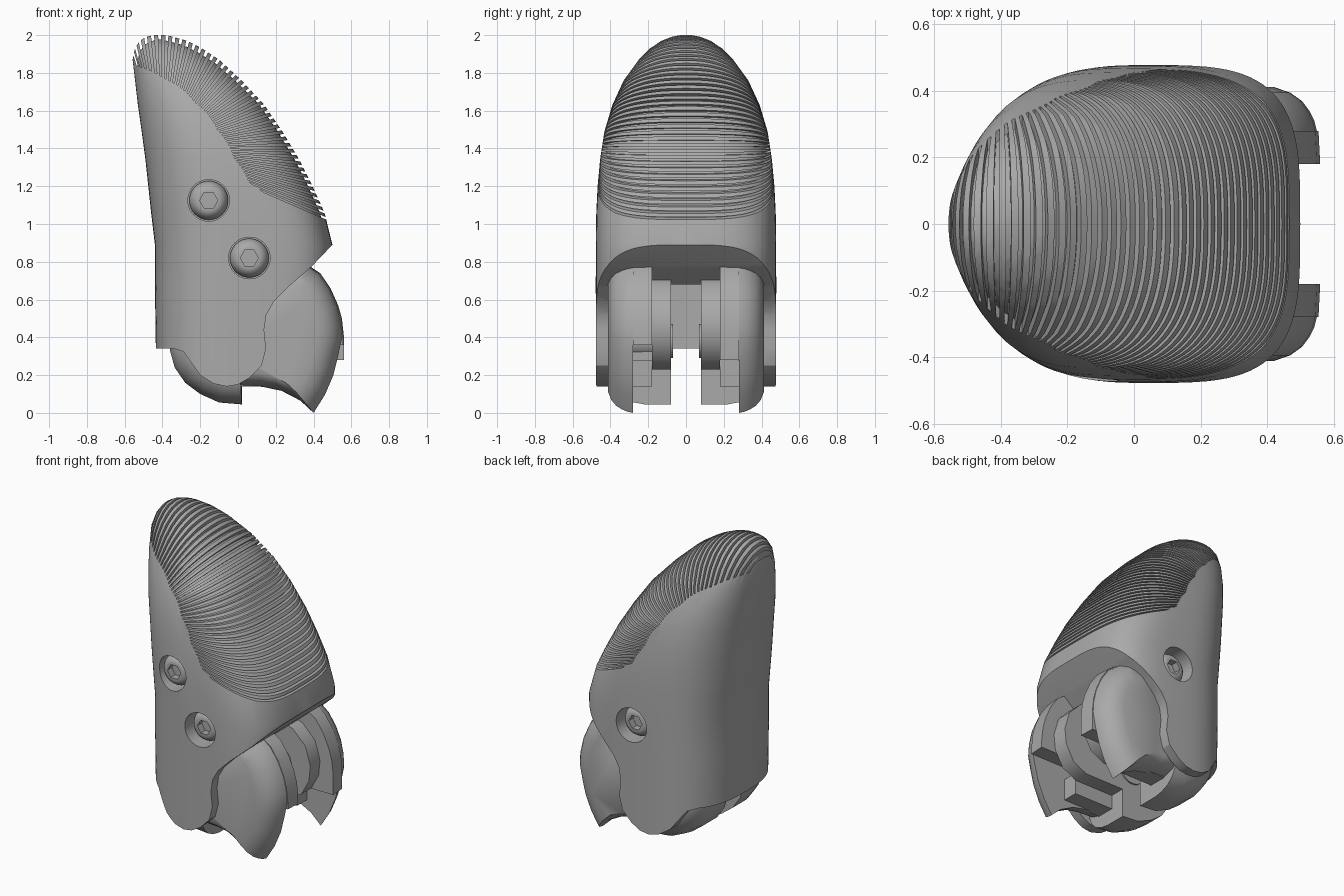
import bpy, bmesh, math

cube = bpy.data.objects.get("Cube")
if cube:
    bpy.data.objects.remove(cube)

grey = bpy.data.materials.new("plain_grey")
grey.use_nodes = True
grey.diffuse_color = (0.4, 0.4, 0.4, 1)
grey.node_tree.nodes["Principled BSDF"].inputs["Base Color"].default_value = (0.4, 0.4, 0.4, 1)


def finish(name, bm):
    bmesh.ops.recalc_face_normals(bm, faces=bm.faces)
    mesh = bpy.data.meshes.new(name)
    bm.to_mesh(mesh)
    bm.free()
    obj = bpy.data.objects.new(name, mesh)
    obj.data.materials.append(grey)
    bpy.context.collection.objects.link(obj)
    return obj


def bridge(bm, rings):
    """Closed skin through rings of equal point count."""
    rows = [[bm.verts.new(p) for p in ring] for ring in rings]
    n = len(rows[0])
    for a, b in zip(rows, rows[1:]):
        for i in range(n):
            j = (i + 1) % n
            bm.faces.new((a[i], a[j], b[j], b[i]))
    bm.faces.new(rows[0])
    bm.faces.new(rows[-1][::-1])


def slab(name, outline, layers, centre=(0, 0)):
    """Side outline stacked along y; layers are (y, scale about centre)."""
    bm = bmesh.new()
    cx, cz = centre
    bridge(bm, [[(cx + (x - cx) * s, y, cz + (z - cz) * s) for x, z in outline]
                for y, s in layers])
    return finish(name, bm)


def boolean(target, cutter, operation="DIFFERENCE"):
    mod = target.modifiers.new("cut", "BOOLEAN")
    mod.operation, mod.solver, mod.object = operation, "EXACT", cutter
    bpy.context.view_layer.objects.active = target
    bpy.ops.object.modifier_apply(modifier=mod.name)
    bpy.data.objects.remove(cutter)


def smooth(obj, angle=30):
    bpy.ops.object.select_all(action="DESELECT")
    obj.select_set(True)
    bpy.context.view_layer.objects.active = obj
    bpy.ops.object.shade_smooth_by_angle(angle=math.radians(angle))


# Horizontal sections of the fingertip: height, back x, front x, half width
SECTIONS = [
    (0.0, -0.43, 0.50, 0.475), (0.68, -0.44, 0.50, 0.478), (0.89, -0.44, 0.50, 0.478),
    (1.06, -0.46, 0.458, 0.475), (1.2, -0.475, 0.395, 0.468), (1.34, -0.49, 0.325, 0.455),
    (1.49, -0.51, 0.235, 0.432), (1.63, -0.53, 0.14, 0.39), (1.76, -0.545, 0.02, 0.33),
    (1.87, -0.558, -0.1, 0.25), (1.93, -0.545, -0.19, 0.19), (1.97, -0.52, -0.27, 0.13),
    (1.99, -0.49, -0.34, 0.08), (2.0, -0.45, -0.38, 0.03)]


def loft(name, inset=0.0, top=2.0):
    bm = bmesh.new()
    rings = []
    for z, back, front, width in SECTIONS:
        if z > top:
            break
        u = max(0, (z - 0.9) / 1.1)
        mid, half = (back + front) / 2, max((front - back) / 2 - inset, 0.01)
        width = max(width - inset, 0.01)
        z -= inset * max(0, (z - 1.6) / 0.4)
        ring = []
        for i in range(96):
            c, s = math.cos(math.tau * i / 96), math.sin(math.tau * i / 96)
            power = 2 / ((3.6 if c > 0 else 2.7) * (1 - u) + 2.1 * u)
            ring.append((mid + half * math.copysign(abs(c) ** power, c),
                         width * math.copysign(abs(s) ** power, s), z))
        rings.append(ring)
    bridge(bm, rings)
    return finish(name, bm)


body = loft("fingertip_body")

# Grip grooves fan out from one axis, evenly spaced along the pad outline
FAN = (-0.4, 1.4)
edge = [(-0.56, 1.84), (-0.39, 1.77), (-0.23, 1.645), (-0.11, 1.5),
        (-0.02, 1.35), (0.06, 1.22), (0.16, 1.15)]
edge_polar = sorted((math.atan2(z - FAN[1], x - FAN[0]),
                     math.hypot(x - FAN[0], z - FAN[1])) for x, z in edge)
ridge = [(0.475, 1.02)] + [(f, z) for z, b, f, w in SECTIONS if z > 1.03]
ridge += [(b, z) for z, b, f, w in reversed(SECTIONS) if z > 1.86]


def edge_radius(angle):
    for (a0, r0), (a1, r1) in zip(edge_polar, edge_polar[1:]):
        if angle <= a1:
            return r0 + (r1 - r0) * max(0, (angle - a0) / (a1 - a0))
    return edge_polar[-1][1]


def ridge_angle(t):
    lengths = [math.dist(a, b) for a, b in zip(ridge, ridge[1:])]
    d = t * sum(lengths)
    for (a, b), size in zip(zip(ridge, ridge[1:]), lengths):
        if d <= size + 1e-6:
            k = d / size
            return math.atan2(a[1] + (b[1] - a[1]) * k - FAN[1],
                              a[0] + (b[0] - a[0]) * k - FAN[0])
        d -= size


bm = bmesh.new()
COUNT = 42
for i in range(COUNT):
    a0, a1 = ridge_angle(i / COUNT), ridge_angle((i + 0.42) / COUNT)
    corners = [(a0, edge_radius(a0)), (a0, 1.3), (a1, 1.3), (a1, edge_radius(a1))]
    bridge(bm, [[(FAN[0] + r * math.cos(a), y, FAN[1] + r * math.sin(a))
                 for a, r in corners] for y in (-0.6, 0.6)])
grooves = finish("groove_cutter", bm)
boolean(grooves, loft("groove_floor", 0.024))
boolean(body, grooves)

# Open underside with rounded cheeks, and the hollow between them
under = [(0.7, 1.09), (0.5, 0.89), (0.39, 0.775), (0.27, 0.67), (0.19, 0.59), (0.15, 0.52),
         (0.138, 0.44), (0.148, 0.34), (0.125, 0.25), (0.06, 0.185), (0, 0.15), (-0.06, 0.14),
         (-0.13, 0.155), (-0.2, 0.2), (-0.25, 0.27), (-0.29, 0.325), (-0.34, 0.34),
         (-0.8, 0.34), (-0.8, -0.2), (0.7, -0.2)]
boolean(body, slab("underside_cutter", under, [(-0.7, 1), (0.7, 1)]))
hollow = loft("hollow_cutter", 0.063, 0.7)
for v in hollow.data.vertices:
    if v.co.z < 0.1:
        v.co.z = -0.1
boolean(body, hollow)


# Button head screws sunk into round pockets
def disc(x, z, radius, sides=40):
    return [(x + radius * math.cos(math.tau * i / sides),
             z + radius * math.sin(math.tau * i / sides)) for i in range(sides)]


for label, x, z, side in (("upper_screw", -0.155, 1.125, -1),
                          ("lower_screw_front", 0.06, 0.82, -1),
                          ("lower_screw_back", 0.06, 0.82, 1)):
    boolean(body, slab("pocket", disc(x, z, 0.11), [(side * 0.36, 1), (side * 0.6, 1)]))
    dome = [(0.34, 1), (0.375, 1), (0.40, 0.94), (0.42, 0.82), (0.432, 0.68), (0.436, 0.55)]
    screw = slab(label, disc(x, z, 0.103), [(side * y, s) for y, s in dome], (x, z))
    boolean(screw, slab("socket", disc(x, z, 0.048, 6), [(side * 0.39, 1), (side * 0.6, 1)]))
    smooth(screw)
smooth(body)

# Hinged link seen below the fingertip, one half on each side of a central slot
claw = [(0.2, 0.75), (0.36, 0.785), (0.43, 0.73), (0.485, 0.65), (0.525, 0.56), (0.545, 0.47),
        (0.55, 0.40), (0.53, 0.30), (0.505, 0.2), (0.46, 0.095), (0.4, 0.0), (0.33, 0.065),
        (0.23, 0.117), (0.13, 0.138), (0.0, 0.145), (-0.1, 0.3), (-0.05, 0.6)]
arm = [(-0.2, 0.23), (0.3, 0.23), (0.4, 0.28), (0.455, 0.38), (0.465, 0.48),
       (0.43, 0.6), (0.34, 0.69), (0.26, 0.72), (-0.2, 0.62)]
bowl = [(-0.3, 0.5), (-0.35, 0.42), (-0.36, 0.33), (-0.335, 0.24), (-0.28, 0.16), (-0.2, 0.1),
        (-0.1, 0.055), (0.02, 0.045), (0.02, 0.5)]

for word, side, floor in (("front", -1, 0.36), ("back", 1, 0.28)):
    def half(name, outline, layers, centre=(0, 0)):
        return slab(word + name, outline, [(side * y, s) for y, s in layers], centre)

    round_side = [(0.28, 1), (0.31, 0.985), (0.34, 0.955), (0.37, 0.91), (0.395, 0.84), (0.412, 0.74)]
    smooth(half("_claw", claw, round_side, (0.05, 0.42)), 35)
    lip = [(0.05, floor), (0.56, floor), (0.56, 0.41), (0.55, 0.5), (0.53, 0.57), (0.49, 0.66),
           (0.435, 0.74), (0.36, 0.79), (0.05, 0.7)]
    smooth(half("_claw_lip", lip, [(0.18, 1), (0.28, 0.99)], (0.05, 0.42)), 35)
    smooth(half("_arm", arm, [(0.08, 1), (0.18, 1)]), 35)
    half("_stop", [(-0.1, 0.14), (0.3, 0.14), (0.3, 0.28), (-0.1, 0.28)], [(0.18, 1), (0.3, 1)])
    smooth(half("_knuckle", bowl, [(0.08, 1), (0.22, 1), (0.28, 0.97), (0.33, 0.91),
                                   (0.37, 0.8), (0.395, 0.65)], (0.0, 0.42)), 35)
    # Pivot pin between arm and cheek
    smooth(half("_pivot_pin", disc(-0.05, 0.38, 0.09), [(0.07, 1), (0.44, 1)]))
